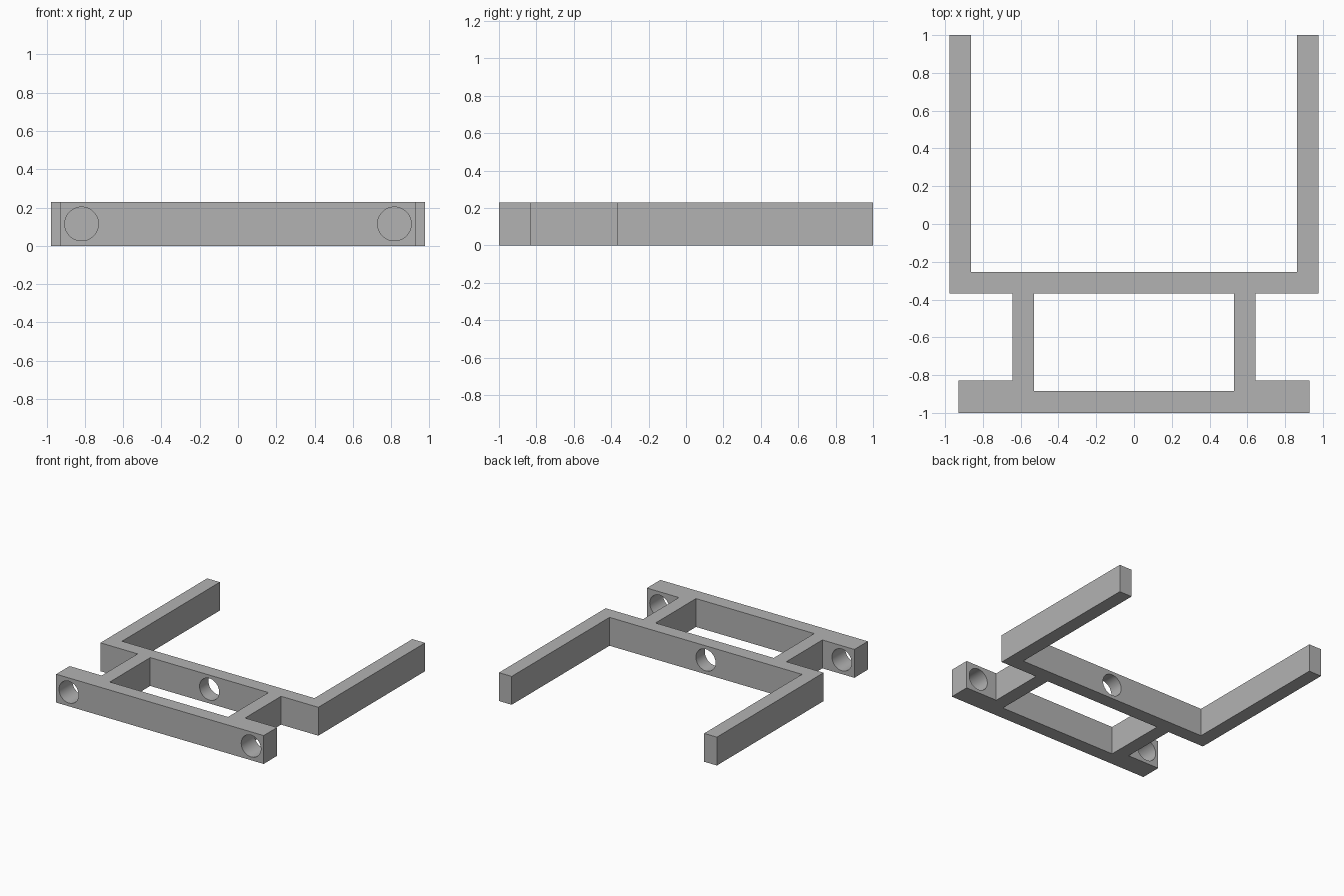
import bpy, bmesh, math

if "Cube" in bpy.data.objects:
    bpy.data.objects.remove(bpy.data.objects["Cube"])

HEIGHT = 0.23

grey = bpy.data.materials.new("plain grey")
grey.diffuse_color = (0.45, 0.45, 0.45, 1)
grey.use_nodes = True
grey.node_tree.nodes["Principled BSDF"].inputs["Base Color"].default_value = grey.diffuse_color


def prism(name, outline, z0, z1):
    """Extrude a closed outline of x, y points from z0 to z1."""
    bm = bmesh.new()
    face = bm.faces.new([bm.verts.new((x, y, z0)) for x, y in outline])
    top = bmesh.ops.extrude_face_region(bm, geom=[face])["geom"]
    bmesh.ops.translate(bm, vec=(0, 0, z1 - z0),
                        verts=[v for v in top if isinstance(v, bmesh.types.BMVert)])
    bmesh.ops.recalc_face_normals(bm, faces=bm.faces)
    mesh = bpy.data.meshes.new(name)
    bm.to_mesh(mesh)
    bm.free()
    mesh.materials.append(grey)
    obj = bpy.data.objects.new(name, mesh)
    bpy.context.collection.objects.link(obj)
    return obj


def cut(target, cutter):
    """Subtract a hidden cutter and remove it."""
    cutter.hide_render = True
    mod = target.modifiers.new("cut", 'BOOLEAN')
    mod.operation, mod.solver, mod.object = 'DIFFERENCE', 'EXACT', cutter
    bpy.context.view_layer.objects.active = target
    bpy.ops.object.modifier_apply(modifier=mod.name)
    bpy.data.objects.remove(cutter)


# Frame outline: front bar with thick ends, neck, cross bar and rear arm
half = [(0.93, -1), (0.93, -0.828), (0.643, -0.828), (0.643, -0.367),
        (0.977, -0.367), (0.977, 1), (0.863, 1), (0.863, -0.253)]
frame = prism("frame", half + [(-x, y) for x, y in reversed(half)], 0, HEIGHT)

# Rectangular opening between the two necks
cut(frame, prism("opening_cutter", [(-0.53, -0.885), (0.53, -0.885),
                                    (0.53, -0.367), (-0.53, -0.367)], -0.1, HEIGHT + 0.1))

# Round holes through the front bar ends and the cross bar
for x, y in [(-0.817, -0.914), (0.817, -0.914), (0, -0.31)]:
    bpy.ops.mesh.primitive_cylinder_add(vertices=64, radius=0.088, depth=0.3,
                                        location=(x, y, HEIGHT / 2),
                                        rotation=(math.pi / 2, 0, 0))
    hole = bpy.context.object
    hole.name = "hole_cutter"
    hole.data.materials.append(grey)
    cut(frame, hole)

# Smooth hole walls, sharp frame edges
bpy.ops.object.select_all(action='DESELECT')
frame.select_set(True)
bpy.context.view_layer.objects.active = frame
bpy.ops.object.shade_smooth_by_angle(angle=math.radians(30))
